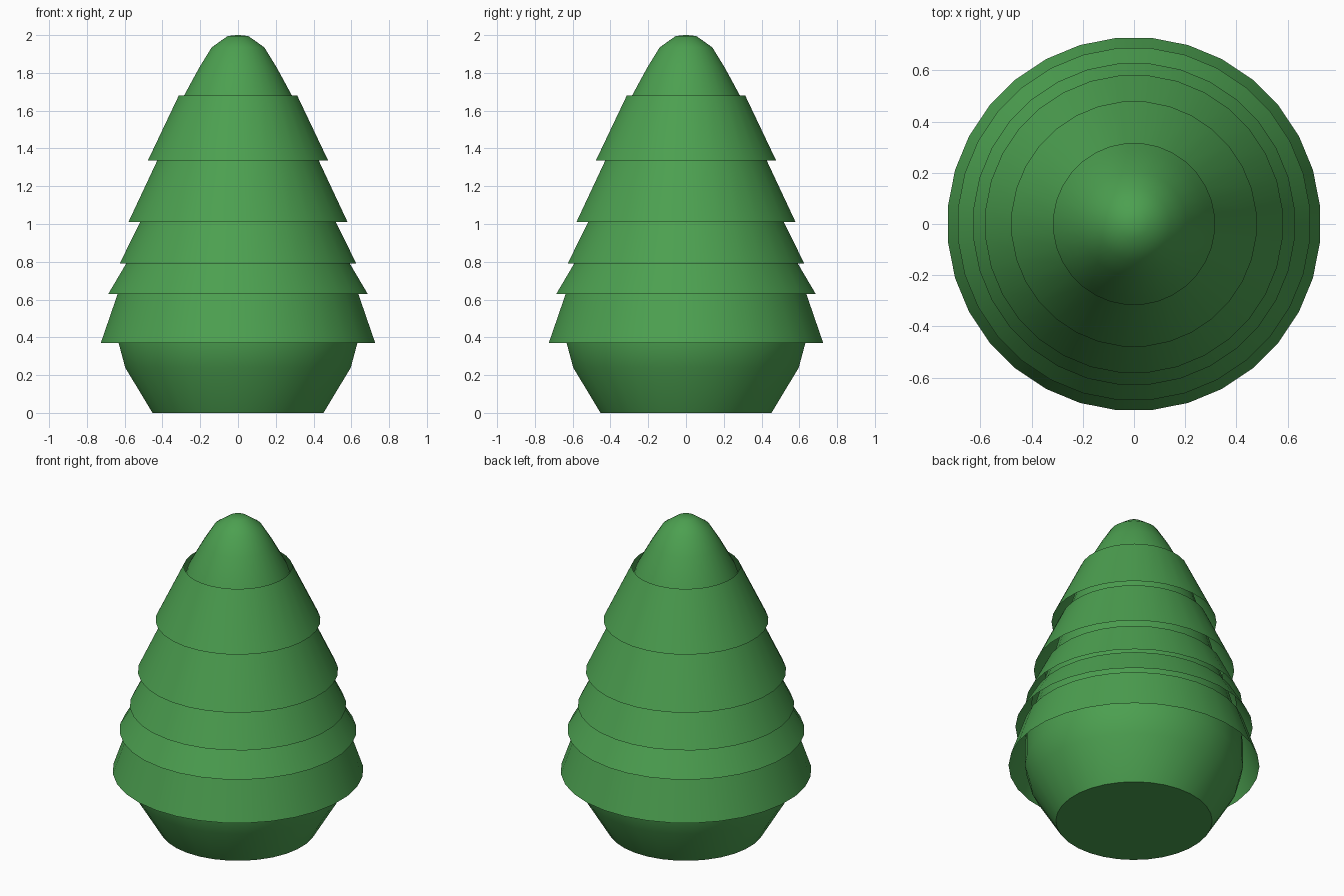
import bpy, bmesh
from math import cos, sin, pi, radians

cube = bpy.data.objects.get("Cube")
if cube:
    bpy.data.objects.remove(cube, do_unlink=True)

SIDES = 32

leaf = bpy.data.materials.new("leaf_green")
leaf.use_nodes = True
leaf.diffuse_color = (0.072, 0.35, 0.08, 1)
leaf.node_tree.nodes["Principled BSDF"].inputs["Base Color"].default_value = leaf.diffuse_color


def lathe(name, profile, closed=False):
    """Turn a (radius, height) profile, listed bottom to top, around z."""
    bm = bmesh.new()
    rings = []
    for r, z in profile:
        angles = [2 * pi * (i + 0.5) / SIDES for i in range(SIDES)]
        rings.append([bm.verts.new((r * cos(a), r * sin(a), z)) for a in angles])
    for low, high in zip(rings, rings[1:]):
        for i in range(SIDES):
            j = (i + 1) % SIDES
            bm.faces.new((low[i], low[j], high[j], high[i]))
    if closed:
        bm.faces.new(rings[0][::-1])
        bm.faces.new(rings[-1])
    mesh = bpy.data.meshes.new(name)
    bm.to_mesh(mesh)
    bm.free()
    mesh.materials.append(leaf)
    obj = bpy.data.objects.new(name, mesh)
    bpy.context.collection.objects.link(obj)
    bpy.ops.object.select_all(action='DESELECT')
    obj.select_set(True)
    bpy.context.view_layer.objects.active = obj
    bpy.ops.object.shade_smooth_by_angle(angle=radians(45))
    return obj


# Rounded inner body, from the flat foot to the blunt tip
lathe("tree_core", [
    (0.455, 0), (0.60, 0.24), (0.635, 0.37), (0.635, 0.52), (0.61, 0.63),
    (0.565, 0.79), (0.49, 1.01), (0.40, 1.335), (0.287, 1.68),
    (0.205, 1.83), (0.14, 1.935), (0.055, 1.995), (0.01, 2.0)], closed=True)

# Open flared skirts: bottom radius, bottom height, top radius, top height
skirts = [
    (0.73, 0.37, 0.64, 0.63),
    (0.69, 0.63, 0.595, 0.79),
    (0.63, 0.79, 0.52, 1.01),
    (0.583, 1.01, 0.43, 1.335),
    (0.48, 1.335, 0.315, 1.68),
]
for n, (r0, z0, r1, z1) in enumerate(skirts, 1):
    lathe(f"branch_skirt_{n}", [(r0, z0), (r1, z1)])
